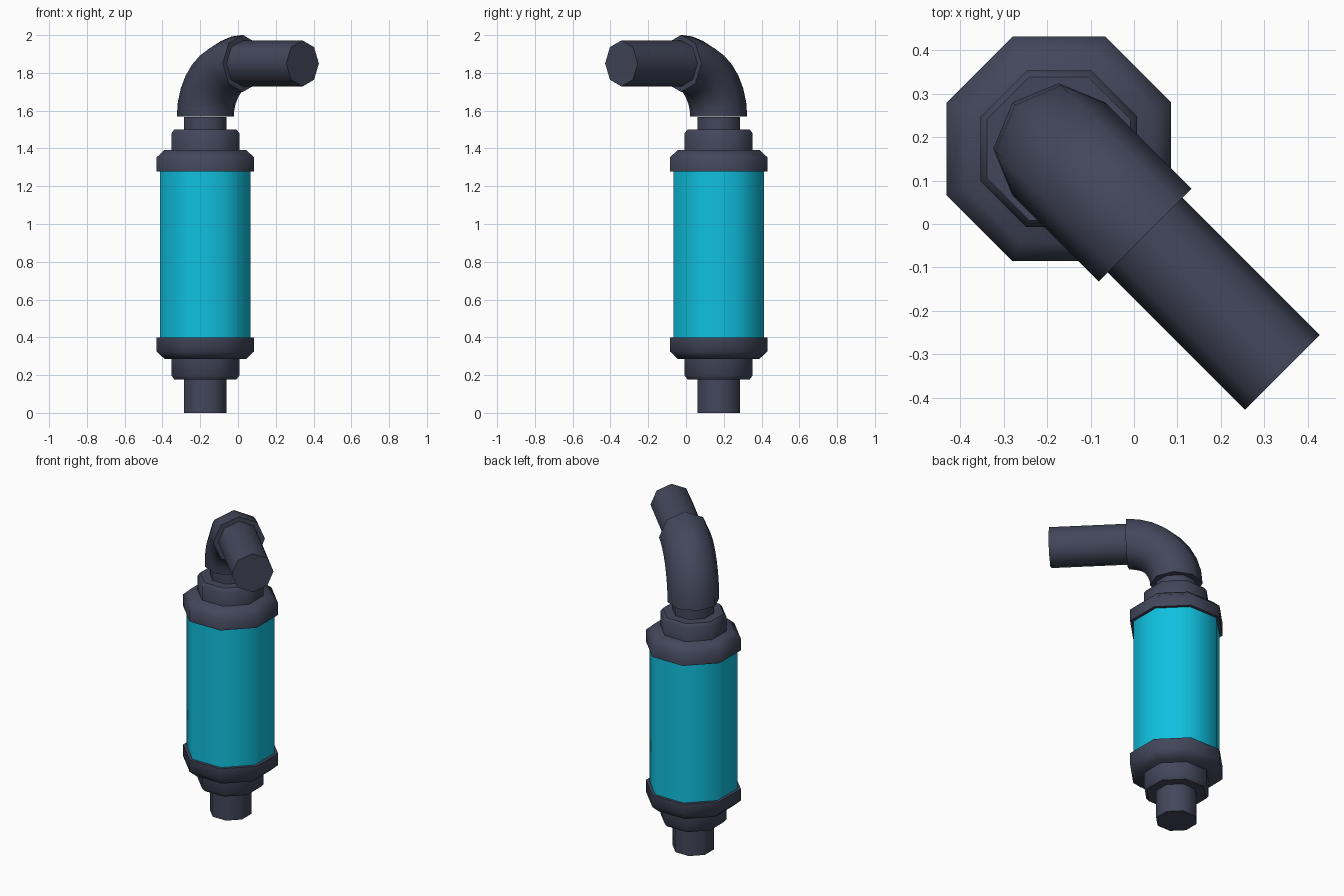
import bpy, bmesh
from math import pi, sin, cos, radians
from mathutils import Vector

if "Cube" in bpy.data.objects:
    bpy.data.objects.remove(bpy.data.objects["Cube"])

SIDES = 8
CX, CY = -0.173, 0.173                     # axis of the upright canister
OUT = Vector((1, -1, 0)).normalized()      # direction of the outlet pipe
UP = Vector((0, 0, 1))
PERP = OUT.cross(UP)


def material(name, rgb):
    m = bpy.data.materials.new(name)
    m.diffuse_color = (*rgb, 1)
    m.use_nodes = True
    m.node_tree.nodes["Principled BSDF"].inputs["Base Color"].default_value = m.diffuse_color
    return m


DARK = material("dark slate", (0.055, 0.062, 0.102))
CYAN = material("cyan", (0.005, 0.53, 0.74))


def skin(name, rings, mat):
    """Join rings of points into a closed tube with capped ends."""
    bm = bmesh.new()
    loops = [[bm.verts.new(p) for p in ring] for ring in rings]
    for a, b in zip(loops, loops[1:]):
        for i in range(SIDES):
            j = (i + 1) % SIDES
            bm.faces.new((a[i], a[j], b[j], b[i]))
    bm.faces.new(loops[0][::-1])
    bm.faces.new(loops[-1])
    bmesh.ops.recalc_face_normals(bm, faces=bm.faces)
    me = bpy.data.meshes.new(name)
    bm.to_mesh(me)
    bm.free()
    me.materials.append(mat)
    me.shade_smooth()
    me.set_sharp_from_angle(angle=radians(50))
    ob = bpy.data.objects.new(name, me)
    bpy.context.collection.objects.link(ob)
    return ob


def ring(centre, u, v, radius, turn=0.0):
    return [centre + radius * (u * cos(2 * pi * i / SIDES + turn) + v * sin(2 * pi * i / SIDES + turn))
            for i in range(SIDES)]


def lathe(name, profile, mat):
    """Upright octagonal part; profile holds (flat-to-centre distance, z)."""
    X, Y = Vector((1, 0, 0)), Vector((0, 1, 0))
    return skin(name, [ring(Vector((CX, CY, z)), X, Y, a / cos(pi / 8), pi / 8)
                       for a, z in profile], mat)


# Canister body
lathe("canister", [(0.24, 0.38), (0.24, 1.30)], CYAN)

# Matching end caps and collars, mirrored about the middle of the canister
MID = 0.839
for label, flip in (("lower", False), ("upper", True)):
    def f(profile):
        return [(a, 2 * MID - z if flip else z) for a, z in profile]
    lathe(label + "_cap", f([(0.215, 0.285), (0.258, 0.325), (0.258, 0.40)]), DARK)
    lathe(label + "_collar", f([(0.165, 0.178), (0.18, 0.198), (0.18, 0.30)]), DARK)

# Inlet pipe and neck below the elbow
lathe("inlet_pipe", [(0.1125, 0), (0.1125, 0.20)], DARK)
lathe("neck", [(0.1125, 1.48), (0.1125, 1.566)], DARK)

# Elbow: quarter-circle sweep from the neck to the outlet
BEND, Z0, STEPS = 0.281, 1.569, 8
base = Vector((CX, CY, Z0))
rings = []
for k in range(STEPS + 1):
    t = pi / 2 * k / STEPS
    radial = -OUT * cos(t) + UP * sin(t)
    rings.append(ring(base + OUT * BEND + radial * BEND, radial, PERP, 0.151))
skin("elbow", rings, DARK)

# Outlet pipe
start = base + UP * BEND
skin("outlet_pipe", [ring(start + OUT * d, UP, PERP, 0.122) for d in (0.27, 0.728)], DARK)
